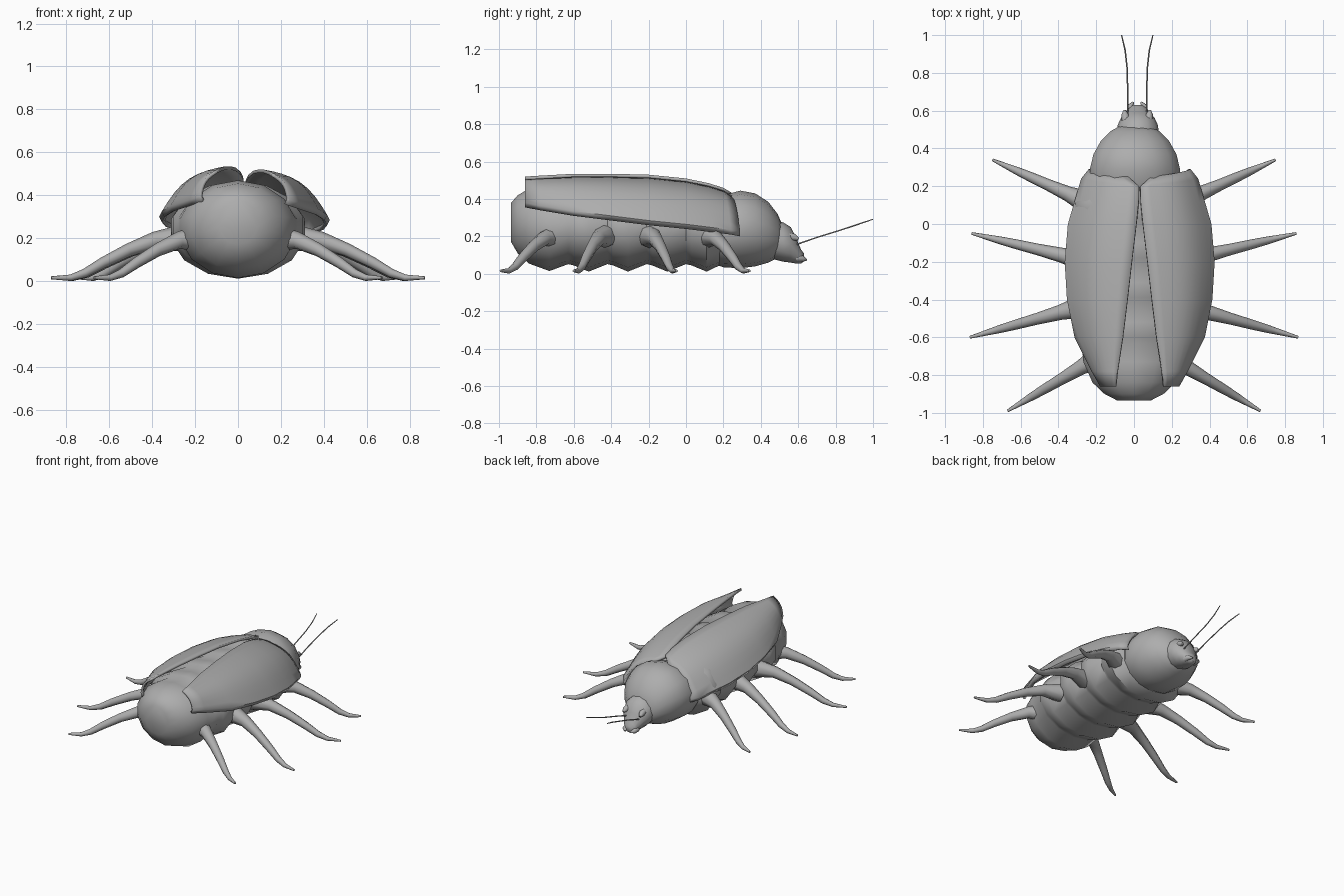
import bpy, bmesh, math
from mathutils import Vector

cube = bpy.data.objects.get("Cube")
if cube:
    bpy.data.objects.remove(cube, do_unlink=True)

grey = bpy.data.materials.new("shell_grey")
grey.use_nodes = True
grey.diffuse_color = (0.42, 0.42, 0.42, 1)
grey.node_tree.nodes["Principled BSDF"].inputs["Base Color"].default_value = grey.diffuse_color


def skin(name, rows, closed=True, angle=50):
    """Bridge rows of points into a surface; closed rows become a capped tube."""
    bm = bmesh.new()
    grid = [[bm.verts.new(p) for p in row] for row in rows]
    n = len(rows[0])
    for a, b in zip(grid, grid[1:]):
        for i in range(n if closed else n - 1):
            j = (i + 1) % n
            bm.faces.new((a[i], a[j], b[j], b[i]))
    if closed:
        bm.faces.new(grid[0])
        bm.faces.new(grid[-1])
    bmesh.ops.recalc_face_normals(bm, faces=bm.faces)
    mesh = bpy.data.meshes.new(name)
    bm.to_mesh(mesh)
    bm.free()
    mesh.materials.append(grey)
    obj = bpy.data.objects.new(name, mesh)
    bpy.context.collection.objects.link(obj)
    bpy.ops.object.select_all(action='DESELECT')
    obj.select_set(True)
    bpy.context.view_layer.objects.active = obj
    bpy.ops.object.shade_smooth_by_angle(angle=math.radians(angle))
    return obj


def hull(name, stations, cx=0.0, sides=14):
    """Loft upright ellipses given as (y, half width, bottom, top)."""
    rows = []
    for y, rx, low, top in stations:
        turn = [math.tau * i / sides for i in range(sides)]
        rows.append([(cx + rx * math.sin(a), y,
                      (low + top) / 2 - (top - low) / 2 * math.cos(a)) for a in turn])
    return skin(name, rows)


def tube(name, points, radii, sides=8):
    """Tapered tube along a path."""
    points = [Vector(p) for p in points]
    rows = []
    for i, (p, r) in enumerate(zip(points, radii)):
        way = points[min(i + 1, len(points) - 1)] - points[max(i - 1, 0)]
        q = way.to_track_quat('Z', 'Y')
        rows.append([p + q @ Vector((r * math.cos(math.tau * k / sides),
                                     r * math.sin(math.tau * k / sides), 0))
                     for k in range(sides)])
    return skin(name, rows)


# Segmented abdomen: rounded tail, then alternating ridges and grooves
stations = [(-0.935, 0.09, 0.17, 0.38), (-0.9, 0.16, 0.11, 0.42),
            (-0.84, 0.225, 0.055, 0.455), (-0.73, 0.275, 0.015, 0.47)]
for i in range(4):
    y = -0.63 + 0.21 * i
    stations += [(y, 0.285, 0.052, 0.45), (y + 0.03, 0.31, 0.045, 0.465),
                 (y + 0.11, 0.32, 0.012, 0.465)]
stations += [(0.19, 0.24, 0.05, 0.42)]
hull("abdomen", stations)

# Thorax and head
hull("thorax", [(0.1, 0.19, 0.07, 0.38), (0.2, 0.245, 0.035, 0.42),
                (0.29, 0.245, 0.03, 0.445), (0.37, 0.225, 0.04, 0.43),
                (0.44, 0.185, 0.06, 0.385), (0.49, 0.135, 0.085, 0.32),
                (0.52, 0.08, 0.12, 0.25)], cx=0.005)
hull("head", [(0.46, 0.11, 0.08, 0.29), (0.52, 0.108, 0.065, 0.275),
              (0.56, 0.09, 0.06, 0.25), (0.59, 0.065, 0.055, 0.19),
              (0.615, 0.045, 0.055, 0.13), (0.63, 0.025, 0.065, 0.11)],
     cx=0.02, sides=12)

# Wing cases: rows of (y, inner x, inner z, outer x, outer z) with a bulge between
wing = [(-0.86, 0.13, 0.505, 0.21, 0.38), (-0.78, 0.12, 0.51, 0.255, 0.365),
        (-0.6, 0.09, 0.52, 0.345, 0.335), (-0.4, 0.065, 0.52, 0.385, 0.31),
        (-0.2, 0.042, 0.515, 0.397, 0.285), (0.0, 0.018, 0.495, 0.38, 0.265),
        (0.12, 0.006, 0.47, 0.345, 0.25), (0.2, 0.004, 0.445, 0.31, 0.235),
        (0.25, 0.06, 0.415, 0.27, 0.225)]
STEPS = 8
for side, label, lift in ((1, "left", 0.0), (-1, "right", 0.015)):
    rows = []
    for y, xi, zi, xo, zo in wing:
        row = []
        for k in range(STEPS + 1):
            u = k / STEPS
            bulge = 0.15 * math.sin(math.pi * u)
            x = xi + (xo - xi) * u + (zi - zo) * bulge
            z = zi + (zo - zi) * u + (xo - xi) * bulge
            # the front edge swings forward towards the shoulder
            shoulder = 0.04 * u if y > 0.19 else 0
            row.append((0.03 + side * x, y + shoulder, z + lift))
        # turned-down outer rim
        row.append((0.03 + side * (xo - 0.012), y + shoulder, zo - 0.025 + lift))
        rows.append(row)
    shell = skin(label + "_wing_case", rows, closed=False)
    if sum(p.normal.z for p in shell.data.polygons) < 0:
        shell.data.flip_normals()
    solid = shell.modifiers.new("thickness", 'SOLIDIFY')
    solid.thickness = 0.016
    solid.offset = -1

# Legs: (root x, root y, foot x, foot y), all sharing one height and taper profile
legs = [("front", 0.25, 0.115, 0.75, 0.34), ("front_middle", 0.26, -0.195, 0.86, -0.05),
        ("rear_middle", 0.27, -0.435, 0.87, -0.6), ("rear", 0.18, -0.7, 0.67, -0.99)]
bend = [(0, 0.2, 0.062), (0.2, 0.19, 0.04), (0.4, 0.145, 0.031), (0.6, 0.085, 0.026),
        (0.74, 0.037, 0.021), (0.85, 0.016, 0.015), (1, 0.016, 0.007)]
for label, rx, ry, fx, fy in legs:
    for side, hand in ((1, "left"), (-1, "right")):
        tube(f"{label}_{hand}_leg",
             [(side * (rx + (fx - rx) * t), ry + (fy - ry) * t, z) for t, z, r in bend],
             [r for t, z, r in bend])

# Antennae, eyes and jaws
for side, hand in ((1, "left"), (-1, "right")):
    def at(x, y, z):
        return (0.017 + side * x, y, z)
    tube(hand + "_antenna", [at(0.05, 0.57, 0.15), at(0.05, 0.7, 0.195),
                             at(0.054, 0.83, 0.235), at(0.064, 0.92, 0.265),
                             at(0.083, 1.0, 0.292)], [0.005, 0.004, 0.004, 0.004, 0.003], 6)
    tube(hand + "_eye", [at(0.06, 0.55, 0.2), at(0.065, 0.58, 0.195),
                         at(0.067, 0.6, 0.185)], [0.022, 0.019, 0.008])
    tube(hand + "_jaw", [at(0.035, 0.59, 0.085), at(0.037, 0.625, 0.08),
                         at(0.02, 0.645, 0.075)], [0.022, 0.016, 0.005])
